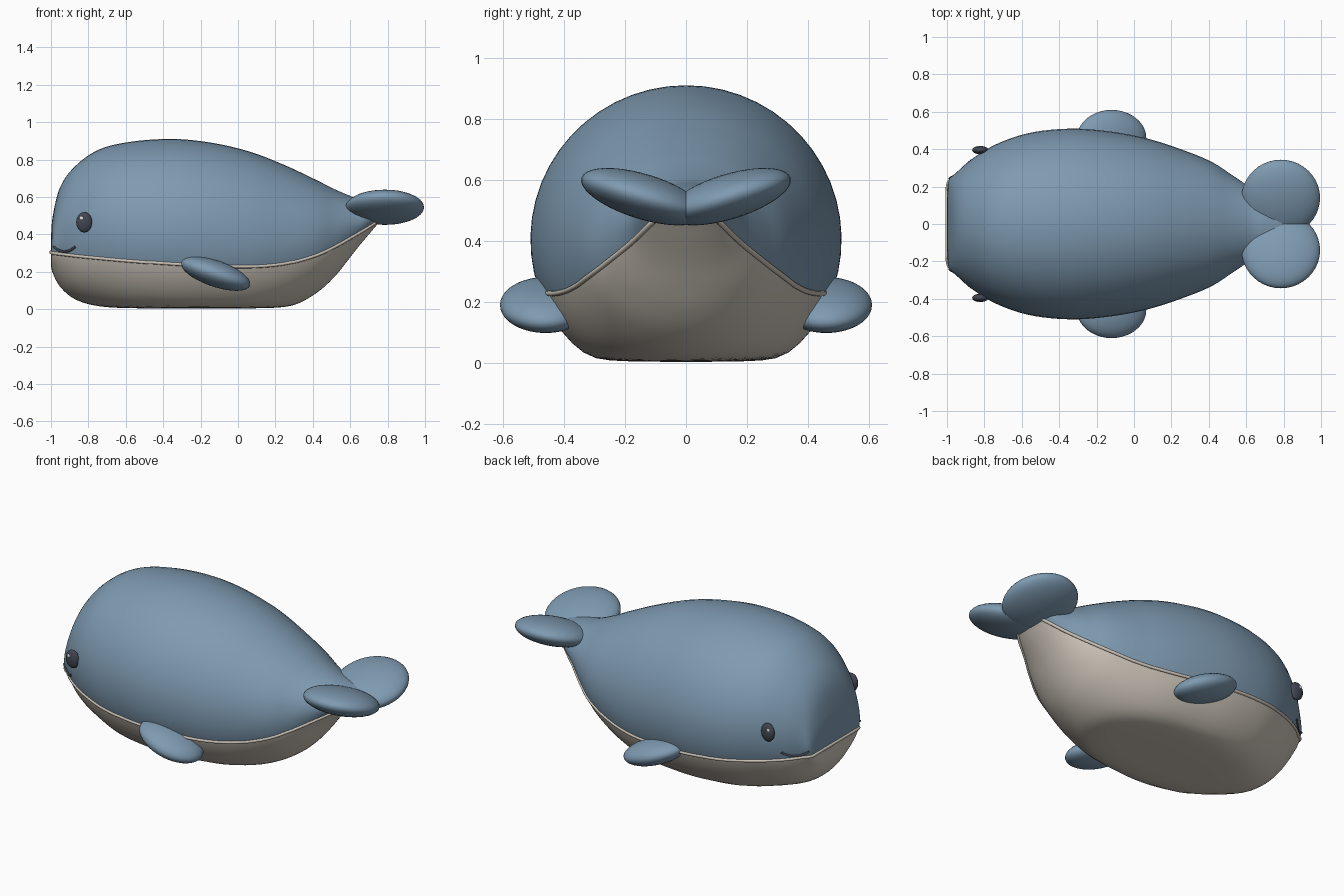
import bpy, bmesh, math
from mathutils import Vector

cube = bpy.data.objects.get("Cube")
if cube:
    bpy.data.objects.remove(cube, do_unlink=True)


def material(name, r, g, b):
    mat = bpy.data.materials.new(name)
    mat.use_nodes = True
    mat.diffuse_color = (r, g, b, 1)
    shader = mat.node_tree.nodes["Principled BSDF"]
    shader.inputs["Base Color"].default_value = (r, g, b, 1)
    shader.inputs["Roughness"].default_value = 0.6
    return mat


BLUE = material("soft blue", 0.21, 0.325, 0.44)
CREAM = material("warm cream", 0.60, 0.55, 0.48)
DARK = material("dark slate", 0.055, 0.062, 0.085)
WHITE = material("highlight white", 0.85, 0.85, 0.85)

# Body stations from nose to tail: x, top, bottom, half width, seam height
STATIONS = [Vector(row) for row in (
    (-1.0, .38, .23, .17, .305),
    (-.99, .50, .19, .235, .30),
    (-.95, .655, .115, .275, .295),
    (-.87, .765, .045, .345, .285),
    (-.74, .855, -.01, .425, .272),
    (-.56, .897, -.07, .487, .256),
    (-.34, .91, -.10, .51, .24),
    (-.13, .888, -.10, .495, .23),
    (.07, .84, -.08, .457, .226),
    (.25, .77, -.02, .40, .242),
    (.41, .695, .075, .335, .285),
    (.52, .64, .175, .265, .335),
    (.625, .597, .31, .195, .395),
    (.70, .585, .40, .16, .44),
    (.78, .57, .49, .12, .495),
    (.84, .55, .52, .05, .53))]


def station(t):
    """Smooth section at parameter t along the stations."""
    last = len(STATIONS) - 1
    i = min(int(t), last - 1)
    u = t - i
    a, b, c, d = (STATIONS[max(0, min(last, i + k))] for k in (-1, 0, 1, 2))
    return b + u / 2 * ((c - a) + u * ((2 * a - 5 * b + 4 * c - d)
                                       + u * (3 * (b - c) + d - a)))


def section_point(s, angle):
    """Point on an elliptical section, flattened softly at the ground."""
    x, top, bottom, width, _ = s
    z = (top + bottom) / 2 + (top - bottom) / 2 * math.sin(angle)
    z = 0.5 * (z + math.sqrt(z * z + 0.04 ** 2)) if z < 0.25 else z
    return Vector((x, width * math.cos(angle), z))


def angle_at(s, z):
    ratio = (2 * z - s[1] - s[2]) / (s[1] - s[2])
    return math.asin(max(-.95, min(.95, ratio)))


def surface_point(x, z):
    """Point on the left flank at a given x and z."""
    lo, hi = 0, len(STATIONS) - 1
    for _ in range(30):
        mid = (lo + hi) / 2
        lo, hi = (mid, hi) if station(mid)[0] < x else (lo, mid)
    s = station(lo)
    return section_point(s, angle_at(s, z))


def smooth(obj):
    bpy.ops.object.select_all(action='DESELECT')
    obj.select_set(True)
    bpy.context.view_layer.objects.active = obj
    bpy.ops.object.shade_smooth_by_angle(angle=math.radians(50))


def make_body():
    upper, lower, steps = 32, 24, 6
    bm = bmesh.new()
    rings, seam = [], []
    for k in range((len(STATIONS) - 1) * steps + 1):
        s = station(k / steps)
        a = angle_at(s, s[4])
        angles = [a + (math.pi - 2 * a) * i / upper for i in range(upper)]
        angles += [math.pi - a + (math.pi + 2 * a) * i / lower for i in range(lower)]
        rings.append([bm.verts.new(section_point(s, g)) for g in angles])
        seam.append(section_point(s, a))
    count = upper + lower
    for r, q in zip(rings, rings[1:]):
        for i in range(count):
            j = (i + 1) % count
            face = bm.faces.new((r[i], r[j], q[j], q[i]))
            face.material_index = 0 if i < upper else 1
    # Nose and tail caps, split at the seam
    for ring in (rings[0], rings[-1]):
        bm.faces.new(ring[:upper + 1])
        bm.faces.new(ring[upper:] + ring[:1]).material_index = 1
    bmesh.ops.recalc_face_normals(bm, faces=bm.faces)
    mesh = bpy.data.meshes.new("body")
    bm.to_mesh(mesh)
    bm.free()
    mesh.materials.append(BLUE)
    mesh.materials.append(CREAM)
    obj = bpy.data.objects.new("body", mesh)
    bpy.context.collection.objects.link(obj)
    smooth(obj)
    return seam


def tube(name, points, radius, mat):
    curve = bpy.data.curves.new(name, 'CURVE')
    curve.dimensions = '3D'
    curve.bevel_depth = radius
    curve.bevel_resolution = 2
    curve.use_fill_caps = True
    spline = curve.splines.new('POLY')
    spline.points.add(len(points) - 1)
    for p, co in zip(spline.points, points):
        p.co = (*co, 1)
    curve.materials.append(mat)
    bpy.context.collection.objects.link(bpy.data.objects.new(name, curve))


def ellipsoid(name, centre, radii, mat, rotation=(0, 0, 0)):
    bpy.ops.mesh.primitive_uv_sphere_add(segments=40, ring_count=20, radius=1,
                                         location=centre, rotation=rotation)
    obj = bpy.context.object
    obj.name = name
    obj.scale = radii
    obj.data.materials.append(mat)
    smooth(obj)


def mirrored(p, side):
    return Vector((p[0], p[1] * side, p[2]))


seam = make_body()

# Cream bead around the seam, over the nose
tube("seam_trim", [mirrored(p, 1) for p in reversed(seam)]
     + [mirrored(p, -1) for p in seam], 0.009, CREAM)

smile = []
for i in range(13):
    u = i / 6 - 1
    smile.append(surface_point(-.928 + .058 * u, .308 + .026 * u * u))

# The two flanks carry the same parts
for side, label in ((1, "left"), (-1, "right")):
    ellipsoid(label + "_tail_fluke", (.785, .14 * side, .545), (.21, .212, .074),
              BLUE, (math.radians(17) * side, 0, 0))
    ellipsoid(label + "_flipper", (-.12, .46 * side, .19), (.195, .15, .07),
              BLUE, (0, math.radians(19), 0))
    ellipsoid(label + "_eye", (-.822, .395 * side, .465), (.043, .022, .054), DARK)
    ellipsoid(label + "_eye_glint", (-.836, .413 * side, .487), (.009, .004, .010), WHITE)
    tube(label + "_smile", [mirrored(p, side) for p in smile], 0.007, DARK)
